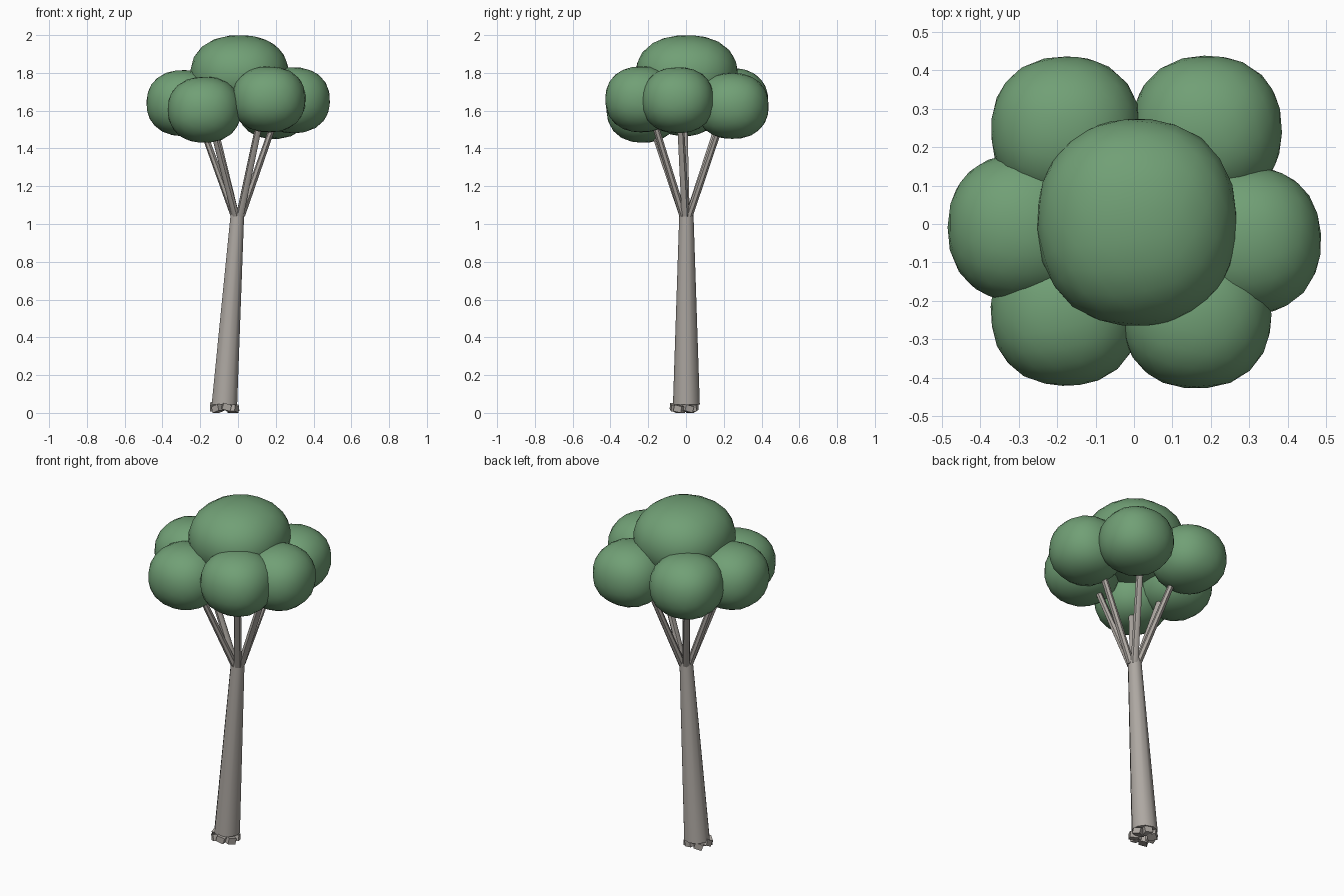
import bpy, bmesh, math, random
from mathutils import Vector, Matrix

if "Cube" in bpy.data.objects:
    bpy.data.objects.remove(bpy.data.objects["Cube"])

random.seed(4)


def material(name, rgb):
    m = bpy.data.materials.new(name)
    m.diffuse_color = (*rgb, 1)
    m.use_nodes = True
    m.node_tree.nodes["Principled BSDF"].inputs["Base Color"].default_value = m.diffuse_color
    return m


LEAF = material("leaf green", (0.165, 0.35, 0.18))
BARK = material("pale bark", (0.42, 0.39, 0.36))


def finish(name, bm, mat, angle):
    bmesh.ops.recalc_face_normals(bm, faces=bm.faces)
    me = bpy.data.meshes.new(name)
    bm.to_mesh(me)
    bm.free()
    ob = bpy.data.objects.new(name, me)
    bpy.context.collection.objects.link(ob)
    me.materials.append(mat)
    if angle:
        bpy.ops.object.select_all(action='DESELECT')
        bpy.context.view_layer.objects.active = ob
        ob.select_set(True)
        bpy.ops.object.shade_smooth_by_angle(angle=math.radians(angle))
    return ob


def limb(name, a, b, ra, rb, sides):
    """Tapered limb with horizontal end rings."""
    bm = bmesh.new()
    rings = []
    for c, r in ((a, ra), (b, rb)):
        rings.append([bm.verts.new((c[0] + r * math.cos(t), c[1] + r * math.sin(t), c[2]))
                      for t in (math.tau * (i + .5) / sides for i in range(sides))])
    for i in range(sides):
        j = (i + 1) % sides
        bm.faces.new((rings[0][i], rings[0][j], rings[1][j], rings[1][i]))
    bm.faces.new(rings[0][::-1])
    bm.faces.new(rings[1])
    return finish(name, bm, BARK, 50)


def leaf_clump(name, centre, radii, turn):
    """Slightly boxy flattened ball of foliage."""
    bm = bmesh.new()
    bmesh.ops.create_icosphere(bm, subdivisions=3, radius=1)
    bm.transform(Matrix.Rotation(turn, 4, 'Z') @ Matrix.Rotation(turn * .6, 4, 'X'))
    for v in bm.verts:
        n = v.co.normalized()
        p = sum(abs(c) ** 2.25 for c in n) ** (-1 / 2.25)
        v.co = Vector(centre) + Vector([n[i] * p * radii[i] for i in range(3)])
    return finish(name, bm, LEAF, 60)


# Leaning trunk
limb("trunk", (-.072, .002, .045), (-.002, .002, 1.07), .071, .037, 10)

# Six branches fanning out of the trunk top
tips = [(-.2, -.01, 1.54), (-.135, -.18, 1.52), (.12, -.175, 1.56),
        (.2, -.03, 1.56), (.11, .18, 1.52), (-.13, .175, 1.54)]
for i, tip in enumerate(tips):
    out = Vector((tip[0], tip[1], 0)).normalized() * .018
    limb(f"branch_{i + 1}", (out.x, out.y, 1.04), tip, .021, .018, 7)

# Crown: ring of clumps around a larger top clump
clumps = [(-.29, -.01, 1.64), (-.178, -.228, 1.605), (.163, -.235, 1.66),
          (.292, -.043, 1.655), (.19, .245, 1.625), (-.177, .243, 1.65)]
for i, c in enumerate(clumps):
    leaf_clump(f"leaf_clump_{i + 1}", c, (.195, .193, .175), .7 * i + .3)
leaf_clump("top_leaf_clump", (.008, .004, 1.795), (.26, .27, .205), .9)

# Small angular root lumps around the foot
for i in range(7):
    t = math.tau * i / 7 + .4
    bm = bmesh.new()
    bmesh.ops.create_cube(bm, size=1)
    bm.transform(Matrix.Translation((-.072 + .05 * math.cos(t), -.01 + .048 * math.sin(t), .035))
                 @ Matrix.Rotation(t, 4, 'Z')
                 @ Matrix.Rotation(random.uniform(-.5, .5), 4, 'X')
                 @ Matrix.Diagonal((.05, .045, .034, 1)))
    low = min(v.co.z for v in bm.verts)
    bmesh.ops.translate(bm, verts=bm.verts, vec=(0, 0, random.choice((0, .008)) - low))
    finish(f"root_lump_{i + 1}", bm, BARK, 0)
